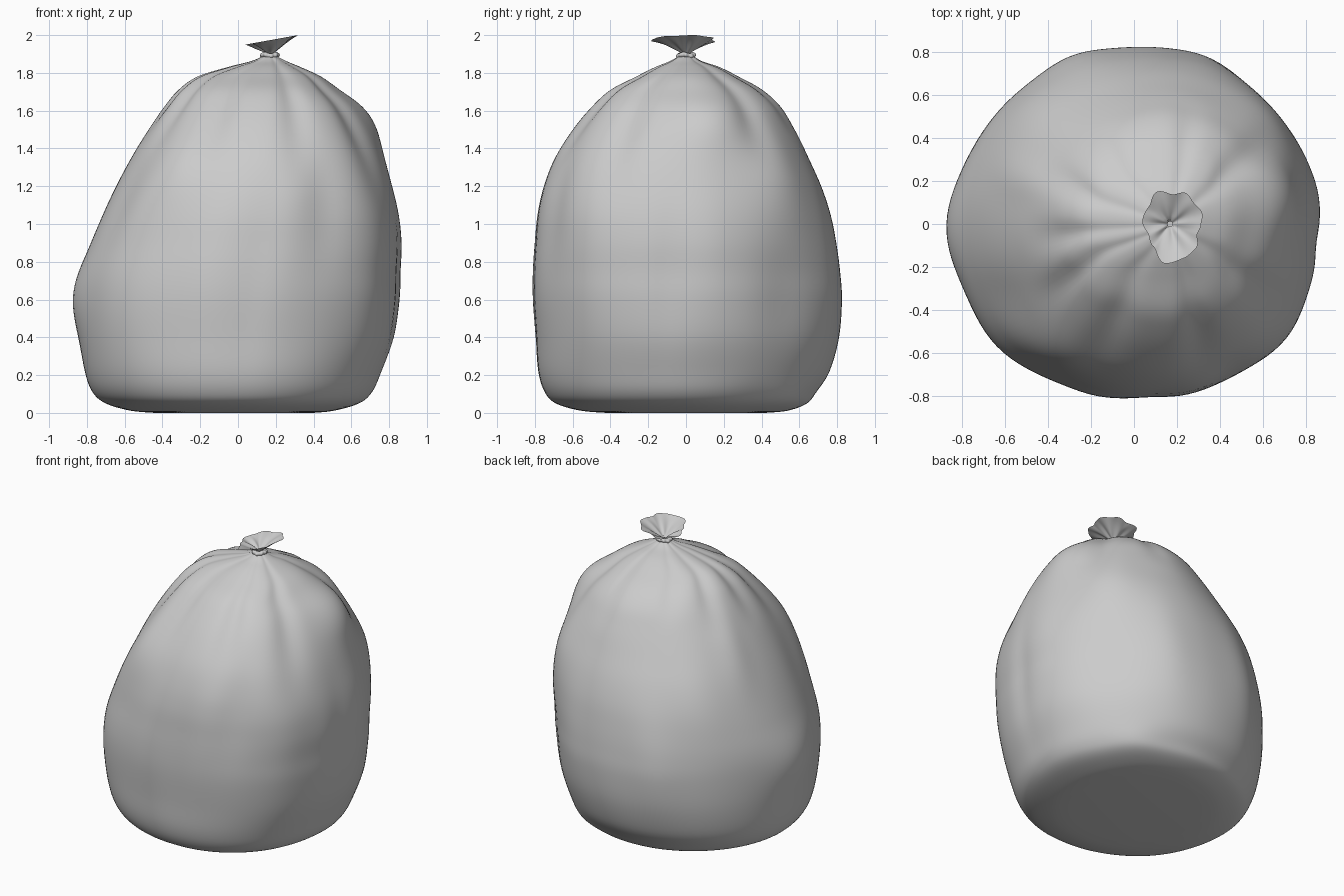
import bpy, bmesh
from math import sin, cos, pi, exp

SEG = 128

# Bag profile: z, x min, x max, y min, y max
BAG = [
    (0.0, -.44, .40, -.42, .42), (0.012, -.57, .51, -.56, .54),
    (0.05, -.70, .64, -.69, .64), (0.11, -.77, .71, -.75, .69),
    (0.22, -.81, .76, -.785, .76), (0.40, -.832, .825, -.80, .81),
    (0.60, -.835, .855, -.815, .825), (0.75, -.82, .86, -.815, .815),
    (0.90, -.775, .865, -.805, .795), (1.05, -.715, .85, -.79, .765),
    (1.20, -.645, .815, -.755, .715), (1.35, -.565, .765, -.695, .645),
    (1.50, -.475, .695, -.60, .57), (1.62, -.395, .615, -.50, .50),
    (1.71, -.32, .515, -.40, .405), (1.78, -.22, .43, -.265, .28),
    (1.83, -.06, .33, -.165, .18), (1.86, .06, .26, -.09, .09),
    (1.885, .125, .21, -.045, .045), (1.90, .15, .185, -.018, .018),
]

# Gathered creases: angle, half width, depth, lowest z
CREASES = [(38, 9, .06, 1.2), (78, 9, .05, 1.4), (125, 7, .05, 1.5),
           (155, 8, .06, 1.4), (187, 8, .06, 1.4), (212, 7, .06, 1.3),
           (243, 8, .06, 1.2), (287, 9, .06, 1.1), (328, 9, .06, 1.0)]

# Soft bulges and dents: angle, z, angular width, z width, amount
LUMPS = [(182, .6, 17, .20, .045), (232, 1.35, 12, .25, .05),
         (222, .55, 16, .35, .03), (222, 1.1, 10, .25, .02),
         (14, 1.60, 20, .20, .12), (45, 1.30, 16, .25, .045),
         (40, .6, 14, .3, -.03), (135, 1.15, 16, .35, .04),
         (112, .75, 11, .4, .03), (70, .75, 10, .4, .015),
         (10, .8, 8, .4, .008), (322, .8, 12, .45, .02),
         (318, 1.2, 14, .3, .015), (298, 1.1, 9, .35, -.025),
         (205, 1.15, 10, .3, -.015), (353, .7, 6, .4, -.018),
         (160, 1.4, 9, .25, .03), (90, 1.5, 14, .2, .01),
         (255, .7, 8, .4, .01), (272, .7, 7, .5, -.012),
         (52, .08, 14, .08, .03)]


def gap(a, b):
    return (a - b + 180) % 360 - 180


def smooth(t):
    t = max(0, min(1, t))
    return t * t * (3 - 2 * t)


def spline(rows, steps):
    out = []
    for i in range(len(rows) - 1):
        p = [rows[max(0, min(len(rows) - 1, i + k))] for k in (-1, 0, 1, 2)]
        for s in range(steps):
            t = s / steps
            out.append([.5 * (2 * b + (c - a) * t + (2 * a - 5 * b + 4 * c - d) * t * t
                              + (3 * b - a - 3 * c + d) * t ** 3) for a, b, c, d in zip(*p)])
    return out + [rows[-1]]


def folds(deg, z):
    f = 1.0
    fade = 1 - smooth((z - 1.86) / .05)
    for a, w, d, low in CREASES:
        f -= d * 1.5 * exp(-(gap(deg, a) / w) ** 2) * smooth((z - low) / (1.87 - low)) * fade
    for a, h, w, hz, d in LUMPS:
        f += d * exp(-(gap(deg, a) / w) ** 2 - ((z - h) / hz) ** 2)
    return f


def loft(name, rings, cap_start=False, closed=False):
    bm = bmesh.new()
    loops = [[bm.verts.new(p) for p in ring] for ring in rings]
    pairs = list(zip(loops, loops[1:]))
    if closed:
        pairs.append((loops[-1], loops[0]))
    for a, b in pairs:
        for i in range(len(a)):
            j = (i + 1) % len(a)
            bm.faces.new((a[i], a[j], b[j], b[i]))
    if cap_start:
        bm.faces.new(loops[0][::-1])
    me = bpy.data.meshes.new(name)
    bm.to_mesh(me)
    bm.free()
    for p in me.polygons:
        p.use_smooth = True
    ob = bpy.data.objects.new(name, me)
    bpy.context.collection.objects.link(ob)
    return ob


# Bag body with gathered top; each side follows its own profile from a leaning axis
rings = []
for z, x0, x1, y0, y1 in spline(BAG, 5):
    cx = .168 * smooth(z / 1.8)
    ring = []
    for i in range(SEG):
        t = 2 * pi * i / SEG
        f = folds(360 * i / SEG, z)
        # front corners are a little squarer than the back
        f *= 1 + .015 * sin(2 * t) ** 2 * (1 if sin(t) < 0 else -.3)
        rx = x1 - cx if cos(t) > 0 else cx - x0
        ry = y1 if sin(t) > 0 else -y0
        ring.append((cx + rx * f * cos(t), ry * f * sin(t), max(0, z)))
    rings.append(ring)
loft("bag_body", rings, cap_start=True)

# Ruffled collar flaring from the neck, tilted up to the right
RIM = [(0, .145), (18, .158), (42, .148), (62, .162), (85, .138), (112, .162),
       (140, .128), (172, .130), (205, .112), (235, .132), (262, .185),
       (290, .172), (318, .165), (340, .135), (360, .145)]


def rim_radius(deg):
    for (a, r), (b, s) in zip(RIM, RIM[1:]):
        if a <= deg <= b:
            return r + (s - r) * smooth((deg - a) / (b - a))


collar = []
for k, z, tilt in [(0, 1.895, 0), (.08, 1.908, .03), (.2, 1.918, .08), (.4, 1.934, .14),
                   (.6, 1.948, .17), (.8, 1.961, .18), (1, 1.973, .18)]:
    ring = []
    for i in range(SEG):
        t = 2 * pi * i / SEG
        r = .012 + (rim_radius(360 * i / SEG) - .012) * k
        r *= 1 + .08 * cos(7 * t + .6) * 4 * k * (1 - k)
        ring.append((.168 + r * cos(t), r * sin(t),
                     z + tilt * r * cos(t) + .008 * k * (1 - k) * 4 * cos(7 * t)))
    collar.append(ring)
loft("bag_collar", collar)

# Bunched tie around the neck
tie = []
for j in range(10):
    a = 2 * pi * j / 10
    ring = []
    for i in range(SEG):
        t = 2 * pi * i / SEG
        r = .034 + .017 * cos(a) * (1 + .2 * cos(9 * t))
        ring.append((.168 + r * cos(t), r * sin(t),
                     1.893 + .014 * sin(a) + .004 * cos(3 * t + 1)))
    tie.append(ring)
loft("neck_tie", tie, closed=True)
